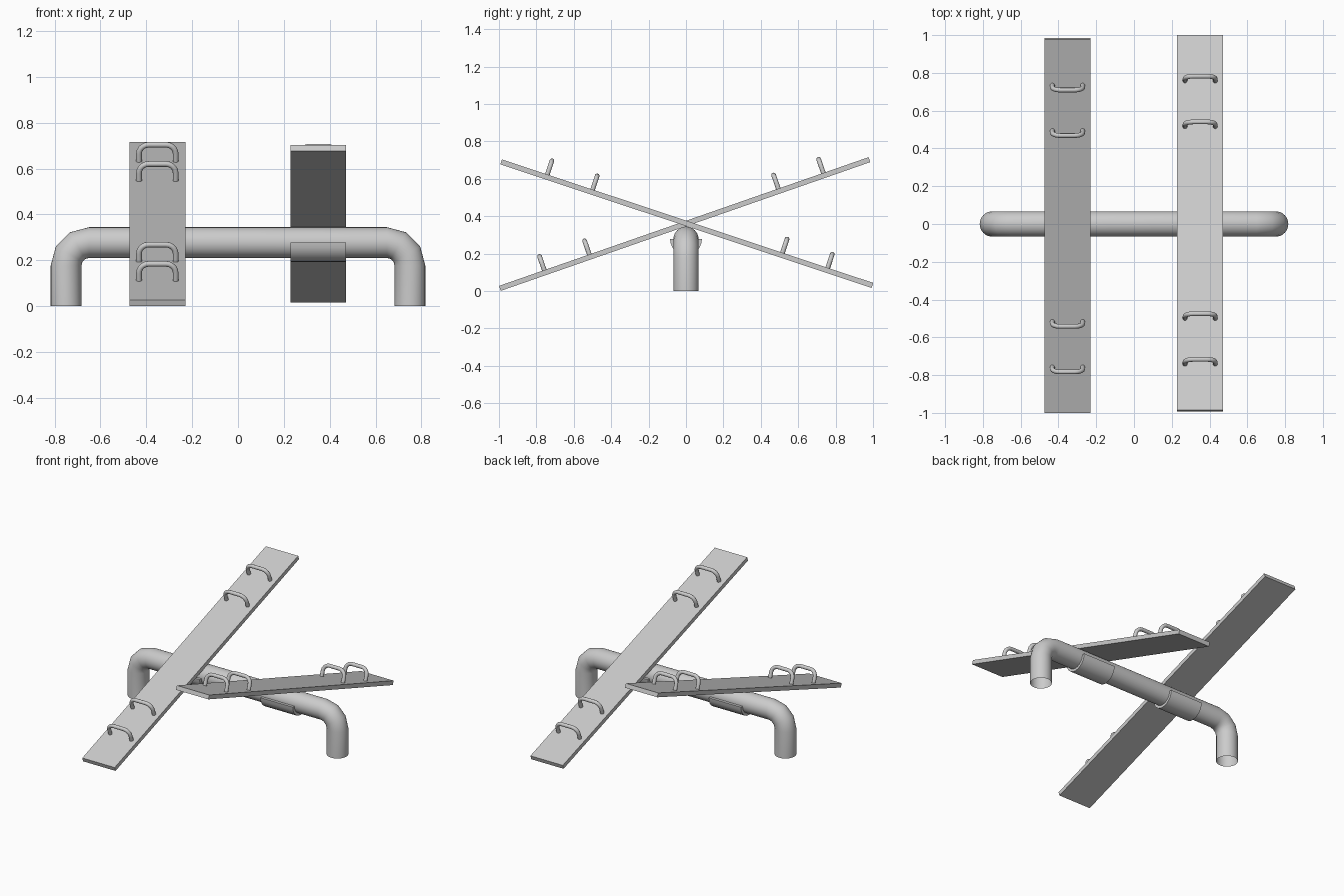
import bpy, bmesh
from math import sin, cos, pi, radians
from mathutils import Vector, Matrix

if "Cube" in bpy.data.objects:
    bpy.data.objects.remove(bpy.data.objects["Cube"])


def finish(bm, name, matrix=None):
    bmesh.ops.recalc_face_normals(bm, faces=bm.faces)
    mesh = bpy.data.meshes.new(name)
    bm.to_mesh(mesh)
    bm.free()
    mesh.shade_smooth()
    mesh.set_sharp_from_angle(angle=radians(35))
    obj = bpy.data.objects.new(name, mesh)
    bpy.context.collection.objects.link(obj)
    if matrix is not None:
        obj.matrix_world = matrix
    return obj


def arch_tube(name, half, height, bend, steps, radius, sides, base=0.0, matrix=None):
    """Open tube following an upside-down U in the XZ plane."""
    path = [(-half, base, pi)]
    for side, start in ((-1, pi), (1, pi / 2)):
        for i in range(steps + 1):
            a = start - i * pi / 2 / steps
            path.append((side * (half - bend) + bend * cos(a),
                         height - bend + bend * sin(a), a))
    path.append((half, base, 0))
    bm = bmesh.new()
    rings = []
    for x, z, a in path:
        out = Vector((cos(a), 0, sin(a)))
        rings.append([bm.verts.new(Vector((x, 0, z))
                      + out * radius * cos(2 * pi * k / sides)
                      + Vector((0, radius * sin(2 * pi * k / sides), 0)))
                      for k in range(sides)])
    for r, s in zip(rings, rings[1:]):
        for k in range(sides):
            n = (k + 1) % sides
            bm.faces.new((r[k], r[n], s[n], s[k]))
    return finish(bm, name, matrix)


def clamp(name, x, width, z, inner, outer, steps=12):
    """Half sleeve hugging the underside of the pipe."""
    arc = [pi + pi * i / steps for i in range(steps + 1)]
    bm = bmesh.new()
    ends = []
    for sx in (-width / 2, width / 2):
        ends.append([[bm.verts.new((x + sx, r * cos(a), z + r * sin(a)))
                      for a in arc] for r in (inner, outer)])
    (i0, o0), (i1, o1) = ends
    for p, q in ((i0, i1), (o0, o1), (i0, o0), (i1, o1)):
        for k in range(steps):
            bm.faces.new((p[k], p[k + 1], q[k + 1], q[k]))
    for k in (0, -1):
        bm.faces.new((i0[k], o0[k], o1[k], i1[k]))
    return finish(bm, name)


LENGTH, WIDTH, THICK = 2.092, 0.244, 0.028
PIPE_Z, PIPE_R = 0.277, 0.067

# Bent pipe frame
arch_tube("pipe_frame", 0.75, PIPE_Z, 0.1, 3, PIPE_R, 32)

# Two seesaw boards with clamps and handles
for side, x, y, z, tilt in (("left", -0.352, -0.007, 0.358, 19.2),
                            ("right", 0.35, 0.004, 0.36, -18.4)):
    place = Matrix.Translation((x, y, z)) @ Matrix.Rotation(radians(tilt), 4, 'X')
    bm = bmesh.new()
    bmesh.ops.create_cube(bm, size=1)
    bmesh.ops.scale(bm, vec=(WIDTH, LENGTH, THICK), verts=bm.verts)
    finish(bm, side + "_board", place)
    clamp(side + "_clamp", x, WIDTH, PIPE_Z, PIPE_R, 0.085)
    for i, s in enumerate((-0.79, -0.535, 0.535, 0.79)):
        arch_tube(f"{side}_handle_{i + 1}", 0.08, 0.077, 0.042, 5, 0.0125, 12,
                  matrix=place @ Matrix.Translation((0, s, THICK / 2)))
